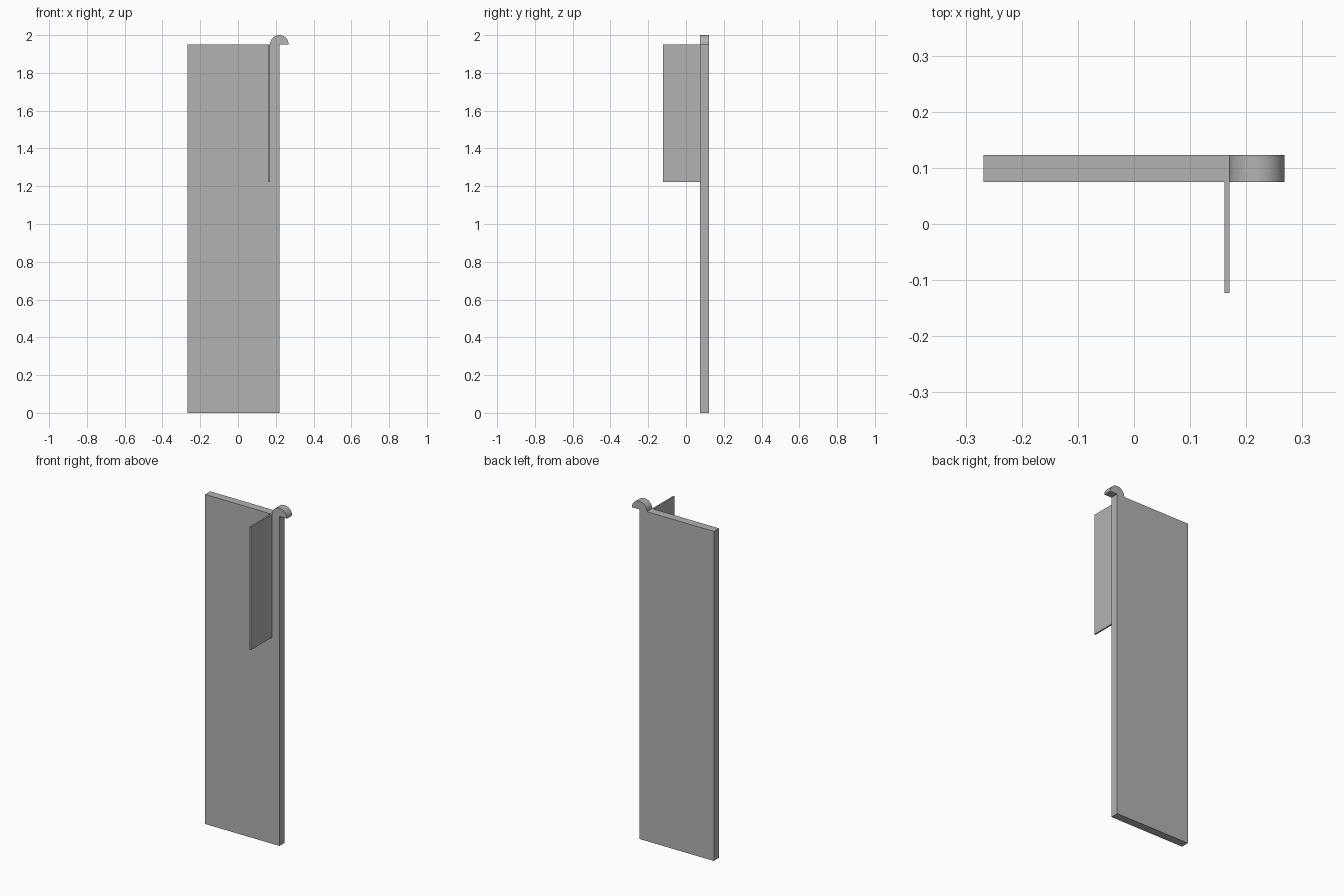
import bpy
import bmesh
import math

cube = bpy.data.objects.get("Cube")
if cube:
    bpy.data.objects.remove(cube, do_unlink=True)

# Single plain grey finish
GREY = (0.45, 0.45, 0.45, 1.0)
grey = bpy.data.materials.new("plain_grey")
grey.use_nodes = True
grey.diffuse_color = GREY
grey.node_tree.nodes["Principled BSDF"].inputs["Base Color"].default_value = GREY


def extrude_profile(name, profile, y_front, y_back):
    """Solid made by sweeping an x-z outline from y_front to y_back."""
    bm = bmesh.new()
    face = bm.faces.new([bm.verts.new((x, y_front, z)) for x, z in profile])
    swept = bmesh.ops.extrude_face_region(bm, geom=[face])["geom"]
    verts = [v for v in swept if isinstance(v, bmesh.types.BMVert)]
    bmesh.ops.translate(bm, verts=verts, vec=(0, y_back - y_front, 0))
    bmesh.ops.recalc_face_normals(bm, faces=bm.faces)
    mesh = bpy.data.meshes.new(name)
    bm.to_mesh(mesh)
    bm.free()
    mesh.materials.append(grey)
    obj = bpy.data.objects.new(name, mesh)
    bpy.context.collection.objects.link(obj)
    return obj


def rectangle(x0, x1, z0, z1):
    return [(x0, z0), (x1, z0), (x1, z1), (x0, z1)]


PANEL_FRONT, PANEL_BACK = 0.075, 0.123
EDGE_X, TOP_Z, RADIUS = 0.219, 1.951, 0.049

# Tall flat panel
extrude_profile("panel", rectangle(-0.268, EDGE_X, 0, TOP_Z), PANEL_FRONT, PANEL_BACK)

# Thin fin standing out from the front of the panel
extrude_profile("side_fin", rectangle(0.161, 0.17, 1.222, TOP_Z), -0.123, PANEL_FRONT)

# Half-round cap overhanging the top corner
STEPS = 32
arc = [(EDGE_X + RADIUS * math.cos(math.pi * i / STEPS),
        TOP_Z + RADIUS * math.sin(math.pi * i / STEPS)) for i in range(STEPS + 1)]
cap = extrude_profile("rounded_cap", arc, PANEL_FRONT, PANEL_BACK)

bpy.ops.object.select_all(action="DESELECT")
cap.select_set(True)
bpy.context.view_layer.objects.active = cap
bpy.ops.object.shade_smooth_by_angle(angle=math.radians(30))
